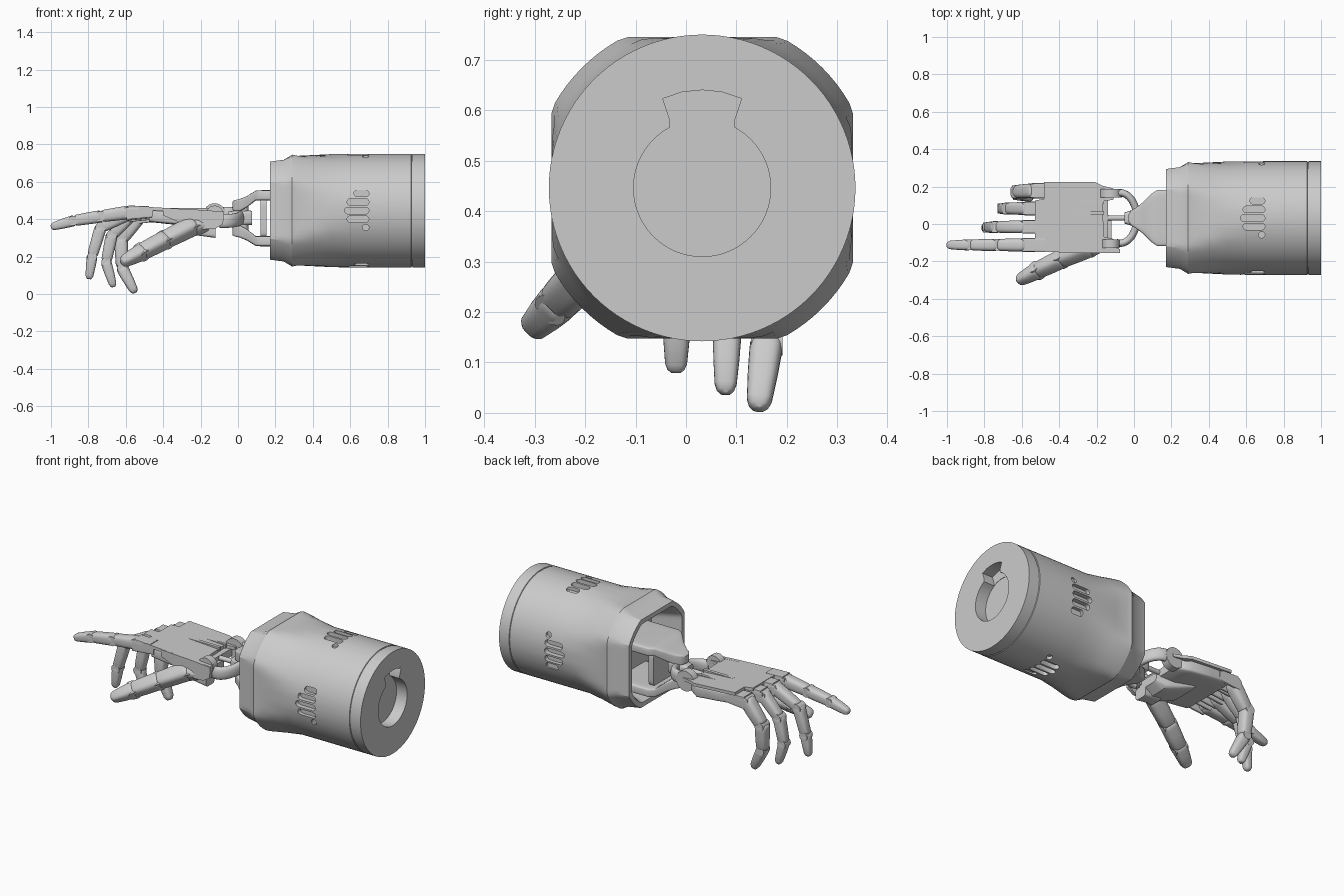
import bpy, bmesh, math
from mathutils import Vector as V, Matrix

if "Cube" in bpy.data.objects:
    bpy.data.objects.remove(bpy.data.objects["Cube"])

CY, CZ = 0.032, 0.446          # forearm axis


def finish(name, bm, angle=35):
    bmesh.ops.recalc_face_normals(bm, faces=bm.faces)
    me = bpy.data.meshes.new(name)
    bm.to_mesh(me)
    bm.free()
    ob = bpy.data.objects.new(name, me)
    bpy.context.collection.objects.link(ob)
    shade(ob, angle)
    return ob


def shade(ob, angle=35):
    bpy.ops.object.select_all(action='DESELECT')
    ob.select_set(True)
    bpy.context.view_layer.objects.active = ob
    bpy.ops.object.shade_smooth_by_angle(angle=math.radians(angle))


def add_loft(bm, rings):
    rows = [[bm.verts.new(p) for p in r] for r in rings]
    n = len(rows[0])
    for a, b in zip(rows, rows[1:]):
        for i in range(n):
            j = (i + 1) % n
            bm.faces.new((a[i], a[j], b[j], b[i]))
    bm.faces.new(rows[0][::-1])
    bm.faces.new(rows[-1])


def loft(name, rings, angle=35):
    bm = bmesh.new()
    add_loft(bm, rings)
    return finish(name, bm, angle)


def oval(c, u, v, a, b, power=4, n=24):
    """Rounded-box cross-section around c."""
    out = []
    for i in range(n):
        t = 2 * math.pi * (i + 0.5) / n
        co, si = math.cos(t), math.sin(t)
        out.append(V(c) + u * (a * math.copysign(abs(co) ** (2 / power), co))
                   + v * (b * math.copysign(abs(si) ** (2 / power), si)))
    return out


def slab(name, stations, power=8):
    """Body lofted along x from (x, y0, y1, z0, z1) stations."""
    return loft(name, [oval((x, (y0 + y1) / 2, (z0 + z1) / 2), V((0, 1, 0)), V((0, 0, 1)),
                            (y1 - y0) / 2, (z1 - z0) / 2, power, 32) for x, y0, y1, z0, z1 in stations])


def segment(name, p0, p1, w0, h0, w1, h1, tip=False, side=V((0, 1, 0))):
    """Tapered phalanx with softened ends."""
    p0, p1 = V(p0), V(p1)
    d = (p1 - p0).normalized()
    u = (side - d * side.dot(d)).normalized()
    v = d.cross(u)
    ends = ([(0.86, .93), (0.95, .75), (1, .45)] if tip else [(0.9, .97), (0.97, .88), (1, .72)])
    prof = [(0, .72), (.03, .88), (.1, .98), (.2, 1), (.5, 1)] + ends
    return loft(name, [oval(p0.lerp(p1, t), u, v, s * (w0 + (w1 - w0) * t) / 2,
                            s * (h0 + (h1 - h0) * t) / 2, 3) for t, s in prof], 45)


def pin(name, c, axis, r, length):
    """Hinge cylinder centred on c."""
    bm = bmesh.new()
    rot = V((0, 0, 1)).rotation_difference(V(axis)).to_matrix().to_4x4()
    bmesh.ops.create_cone(bm, cap_ends=True, segments=24, radius1=r, radius2=r, depth=length,
                          matrix=Matrix.Translation(c) @ rot)
    return finish(name, bm)


def prism(bm, pts, vec):
    add_loft(bm, [[V(p) for p in pts], [V(p) + V(vec) for p in pts]])


def cut(ob, bm):
    cutter = finish('cutter', bm)
    m = ob.modifiers.new('cut', 'BOOLEAN')
    m.object, m.solver = cutter, 'EXACT'
    bpy.context.view_layer.objects.active = ob
    bpy.ops.object.modifier_apply(modifier=m.name)
    bpy.data.objects.remove(cutter)


# Forearm shell: clipped-circle sections, open wrist pocket at the front
def arm_ring(x, h, r, n=96):
    out = []
    for i in range(n):
        t = 2 * math.pi * i / n
        co, si = math.cos(t), math.sin(t)
        q = min(r, h / max(abs(co), abs(si)))
        out.append(V((x, CY + q * co, CZ + q * si)))
    return out


arm = loft('forearm_shell', [arm_ring(*s) for s in [
    (.34, .19, .23), (.19, .225, .265), (.17, .235, .275), (.17, .262, .303), (.245, .272, .315),
    (.29, .299, .337), (.32, .293, .333), (.40, .297, .318), (.50, .302, .304), (.60, .304, .304),
    (.926, .304, .304), (.928, .300, .300), (.932, .300, .300), (.934, .304, .304), (1, .304, .304)]], 25)

# Keyhole socket in the rear face
bm = bmesh.new()
prism(bm, [(.93, CY + .136 * math.cos(t * math.pi / 32), CZ + .136 * math.sin(t * math.pi / 32))
           for t in range(64)], (.2, 0, 0))
cut(arm, bm)
bm = bmesh.new()
prism(bm, [(.932, CY + y, CZ + z) for y, z in [(-.066, .08), (.066, .08), (.064, .135), (.078, .177),
           (.04, .19), (0, .194), (-.04, .19), (-.078, .177), (-.064, .135)]], (.2, 0, 0))
cut(arm, bm)

# Vent slots, the same group on four sides
bm = bmesh.new()
for k in range(4):
    rot = Matrix.Translation((0, CY, CZ)) @ Matrix.Rotation(k * math.pi / 2, 4, 'X')
    for z, x0, x1, r in [(.092, .62, .70, .018), (.046, .583, .70, .018), (0, .57, .70, .018),
                         (-.046, .583, .70, .018), (-.09, .665, .70, .0165)]:
        pts = []
        for i in range(16):
            t = math.pi * (i + .5) / 8 - math.pi / 2
            c = x1 - r if i < 8 else x0 + r
            pts.append(rot @ V((c + r * math.cos(t), -.36, z + r * math.sin(t))))
        prism(bm, pts, rot.to_3x3() @ V((0, .085, 0)))
cut(arm, bm)
shade(arm, 25)

# Wrist yoke: mirrored upper and lower prongs with a joining plate
prong = [(.34, .15, .50, .555), (.125, .15, .50, .555), (.095, .13, .50, .553), (.05, .085, .465, .525),
         (.01, .055, .443, .508), (-.015, .04, .443, .503), (-.03, .018, .45, .495)]
slab('wrist_prong_upper', [(x, CY - w, CY + w, a, b) for x, w, a, b in prong])
slab('wrist_prong_lower', [(x, CY - w, CY + w, .81 - b, .81 - a) for x, w, a, b in prong])
slab('wrist_plate', [(.12, -.07, .135, .30, .51), (.153, -.07, .135, .30, .51)])
pin('wrist_pin', (.025, CY, .405), (0, 0, 1), .032, .13)
slab('wrist_cross', [(-.05, CY - .03, CY + .03, .375, .44), (0, CY - .045, CY + .045, .365, .45),
                     (.075, CY - .03, CY + .03, .37, .445)], 4)

# Half-ring that carries the hand, plus its central rod
ring = []
for i in range(25):
    t = math.pi * (i / 24 - .5) * 1.15
    c = V((-.075 + .09 * math.cos(t), CY + .135 * math.sin(t), .41 + .02 * math.sin(t)))
    d = V((-.09 * math.sin(t), .135 * math.cos(t), 0)).normalized()
    ring.append(oval(c, d.cross(V((0, 0, 1))), V((0, 0, 1)), .02, .037, 2.5, 16))
loft('wrist_ring', ring, 50)
pin('wrist_rod', (-.10, CY, .41), (1, 0, 0), .014, .14)

# Palm block and thin back cover
slab('palm', [(-.475, -.14, .215, .385, .45), (-.35, -.145, .218, .372, .445),
              (-.22, -.145, .218, .36, .435), (-.17, -.14, .19, .37, .43), (-.14, -.10, .16, .38, .425)])
bm = bmesh.new()
prism(bm, [(x, y, .44) for x, y in [(-.53, -.15), (-.08, -.15), (-.08, -.11), (-.11, -.08), (-.16, -.07),
      (-.17, .12), (-.11, .13), (-.11, .19), (-.17, .205), (-.21, .225), (-.48, .225), (-.48, .135),
      (-.53, .125)]], (0, 0, .018))
for v in bm.verts:
    v.co.z += -.06 * (v.co.x + .35)
finish('palm_cover', bm)
bm = bmesh.new()
prism(bm, [(x, -.155, z) for x, z in [(-.40, .42), (-.27, .365), (-.20, .345), (-.12, .35), (-.08, .375),
      (-.075, .44), (-.2, .45), (-.40, .46)]], (0, .022, 0))
finish('palm_side_guard', bm)
bm = bmesh.new()
for x0, x1, y0, y1, z in [(-.36, -.16, .05, .07, .435), (-.34, -.16, .11, .126, .43)]:
    prism(bm, [(x0, y0, z), (x1, y0, z), (x1, y1, z), (x0, y1, z)], (0, 0, .024))
finish('palm_ridges', bm)
for y in (-.105, .165):
    pin('ring_pivot', (-.125, y, .425), (0, 1, 0), .048 if y < 0 else .06, .045)
slab('palm_heel', [(-.34, -.10, .10, .36, .40), (-.24, -.12, .08, .325, .40),
                   (-.17, -.12, .06, .315, .40), (-.12, -.10, .04, .35, .40)], 4)
slab('thumb_mount', [(-.23, -.13, -.05, .315, .39), (-.12, -.13, -.05, .30, .37)], 5)

# Four fingers: (mount front x, width, joints from knuckle to tip)
fingers = {
    'index': (-.575, .072, [(-.585, -.112, .437), (-.735, -.112, .415), (-.88, -.112, .392), (-1, -.112, .358)]),
    'middle': (-.575, .070, [(-.58, -.015, .432), (-.735, -.016, .355), (-.78, -.018, .20), (-.797, -.02, .08)]),
    'ring': (-.565, .070, [(-.57, .083, .425), (-.675, .083, .315), (-.705, .082, .17), (-.665, .078, .038)]),
    'pinky': (-.525, .080, [(-.53, .178, .415), (-.625, .173, .29), (-.62, .16, .14), (-.55, .143, .007)]),
}
for name, (fx, w, pts) in fingers.items():
    y, z = pts[0][1], pts[0][2]
    for s in (-1, 1):
        slab(name + '_knuckle_lug', [(x, y + s * w * .38 - .010, y + s * w * .38 + .010, z - .038 + (x - fx) * .1, z + .026)
                                     for x in (fx + .12, fx, fx - .02)], 5)
    slab(name + '_knuckle_cover', [(fx + .1, y - w * .5, y + w * .5, z + .008, z + .033),
                                   (fx - .01, y - w * .5, y + w * .5, z + .018, z + .036)])
    for i, part in enumerate(('proximal', 'middle', 'distal')):
        a, b = V(pts[i]), V(pts[i + 1])
        d = (b - a).normalized()
        k, k2 = w * (1 - .08 * i), w * (1 - .08 * (i + 1))
        segment(f'{name}_{part}', a - d * .008, b if i == 2 else b - d * .006, k, k * 1.02,
                k2 * (.85 if i == 2 else 1), k2 * (.8 if i == 2 else 1), i == 2)
        pin(f'{name}_hinge_{part}', a, (0, 1, 0), .030 - .002 * i, k * .92)

# Thumb: base, two phalanges and hinges
thumb = [(-.175, -.10, .365), (-.24, -.125, .365), (-.39, -.188, .290), (-.515, -.248, .225), (-.622, -.305, .168)]
sizes = [.085, .098, .092, .086, .062]
side = V((.3, -.6, -.6))
for i, part in enumerate(('root', 'base', 'proximal', 'distal')):
    a, b = V(thumb[i]), V(thumb[i + 1])
    d = (b - a).normalized()
    segment('thumb_' + part, a - d * .012, b + d * (0 if i == 3 else .004), sizes[i], sizes[i],
            sizes[i + 1], sizes[i + 1], i == 3, side)
    if i:
        pin('thumb_hinge_' + part, a, side - d * side.dot(d), .036, sizes[i] * .9)
